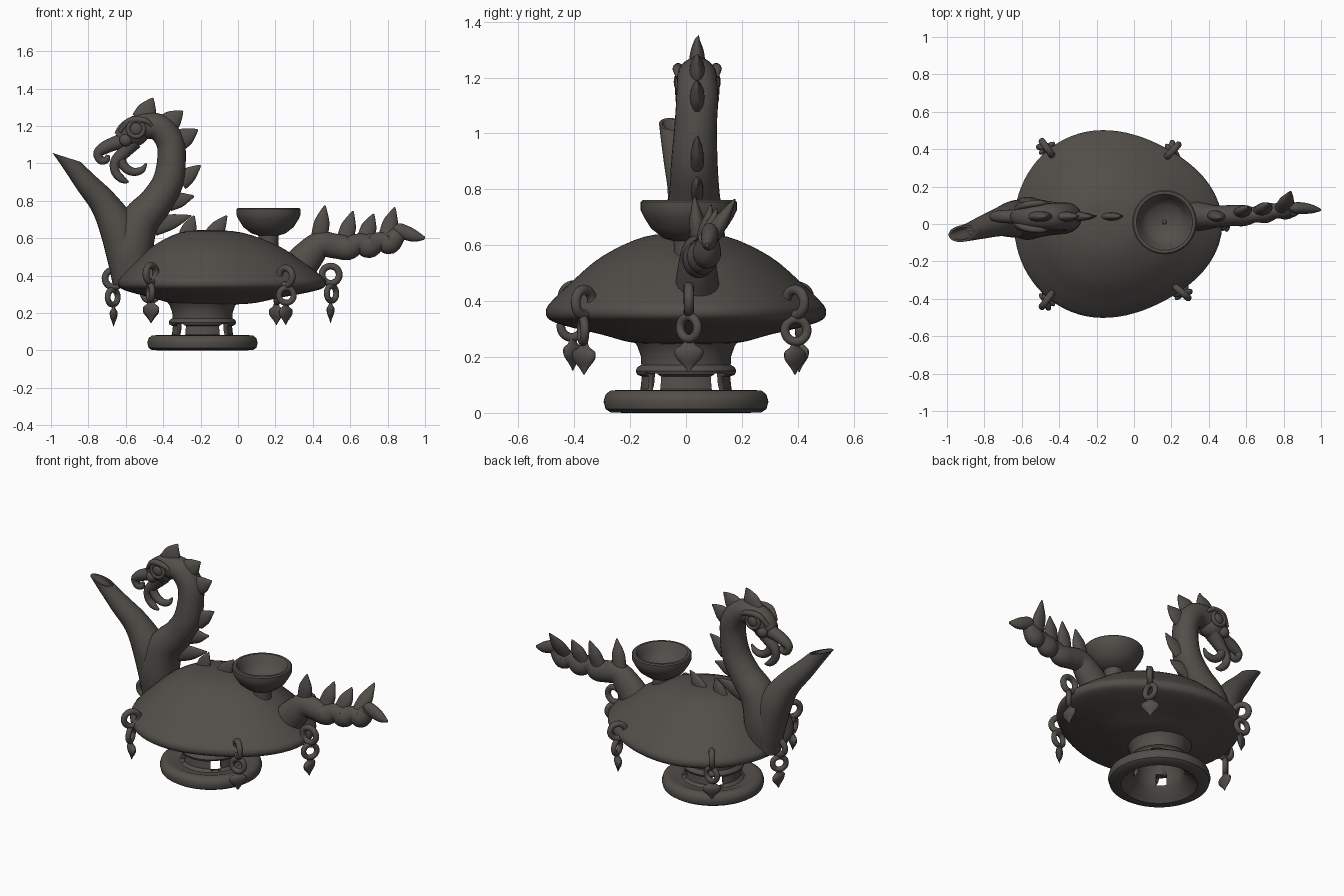
import bpy, bmesh, math
from mathutils import Vector, Matrix

if "Cube" in bpy.data.objects:
    bpy.data.objects.remove(bpy.data.objects["Cube"])

mat = bpy.data.materials.new("dark_bronze")
mat.diffuse_color = (0.085, 0.077, 0.068, 1)
mat.use_nodes = True
mat.node_tree.nodes["Principled BSDF"].inputs["Base Color"].default_value = mat.diffuse_color
Y = 0.04  # the creature's axis sits slightly off centre


def finish(bm, name, angle=50):
    bmesh.ops.recalc_face_normals(bm, faces=bm.faces[:])
    me = bpy.data.meshes.new(name)
    bm.to_mesh(me)
    bm.free()
    ob = bpy.data.objects.new(name, me)
    bpy.context.collection.objects.link(ob)
    me.materials.append(mat)
    bpy.ops.object.select_all(action='DESELECT')
    ob.select_set(True)
    bpy.context.view_layer.objects.active = ob
    bpy.ops.object.shade_smooth_by_angle(angle=math.radians(angle))
    return ob


def spline(pts, sub):
    """Catmull-Rom through tuples of any length."""
    p = [pts[0]] + list(pts) + [pts[-1]]
    out = []
    for i in range(1, len(p) - 2):
        for s in range(sub):
            t = s / sub
            out.append([0.5 * (2 * b + (c - a) * t + (2 * a - 5 * b + 4 * c - d) * t * t
                               + (3 * b - a - 3 * c + d) * t ** 3)
                        for a, b, c, d in zip(p[i - 1], p[i], p[i + 1], p[i + 2])])
    return out + [list(pts[-1])]


def skin(bm, rings, cap=True):
    vs = [[bm.verts.new(v) for v in r] for r in rings]
    n = len(vs[0])
    for a, b in zip(vs, vs[1:]):
        for j in range(n):
            bm.faces.new((a[j], a[(j + 1) % n], b[(j + 1) % n], b[j]))
    if cap:
        bm.faces.new(vs[0])
        bm.faces.new(vs[-1])


def tube_bm(pts, flat=1, n=20, sub=6):
    """Sweep through (x, y, z, radius); flat squashes it across y."""
    bm = bmesh.new()
    s = spline(pts, sub)
    rings = []
    for i, p in enumerate(s):
        t = (Vector(s[min(i + 1, len(s) - 1)][:3]) - Vector(s[max(i - 1, 0)][:3])).normalized()
        u = Vector((0, 1, 0))
        u = (u - t * u.dot(t)).normalized()
        w = t.cross(u)
        rings.append([Vector(p[:3]) + max(p[3], 0.002) * (flat * math.cos(a) * u + math.sin(a) * w)
                      for a in (2 * math.pi * k / n for k in range(n))])
    skin(bm, rings)
    return bm


def tube(name, pts, **kw):
    return finish(tube_bm(pts, **kw), name)


def lathe(name, prof, x, y, closed=False, n=64):
    bm = bmesh.new()
    prof = prof + prof[:1] if closed else prof
    skin(bm, [[(x + r * math.cos(a), y + r * math.sin(a), z)
               for a in (2 * math.pi * k / n for k in range(n))] for r, z in prof], cap=not closed)
    if closed:
        bmesh.ops.remove_doubles(bm, verts=bm.verts[:], dist=1e-5)
    return finish(bm, name, 40)


def ball(name, loc, size):
    bm = bmesh.new()
    bmesh.ops.create_uvsphere(bm, u_segments=24, v_segments=14, radius=1,
                              matrix=Matrix.Translation(loc) @ Matrix.Diagonal((*size, 1)))
    return finish(bm, name)


def ring(name, M, R, r):
    bm = bmesh.new()
    skin(bm, [[M @ Vector(((R + r * math.cos(b)) * math.cos(a), (R + r * math.cos(b)) * math.sin(a), r * math.sin(b)))
               for b in (2 * math.pi * j / 12 for j in range(12))]
              for a in (2 * math.pi * k / 28 for k in range(29))], cap=False)
    bmesh.ops.remove_doubles(bm, verts=bm.verts[:], dist=1e-5)
    return finish(bm, name)


# Body: leaf-shaped plan, pointed toward the tail
def outline(a):
    c = math.cos(a)
    return 0.5 + 0.14 * ((1 + c) / 2) ** 8 - 0.03 * max(0, -c) ** 2


prof = spline([(0.01, .645), (.3, .63), (.6, .56), (.82, .468), (.95, .405), (1, .37),
               (.98, .335), (.85, .31), (.6, .28), (.36, .25), (.01, .245)], 4)
bm = bmesh.new()
angs = [2 * math.pi * k / 72 for k in range(72)]
skin(bm, [[(-.17 + f * outline(a) * math.cos(a), f * outline(a) * math.sin(a), z) for a in angs] for f, z in prof])
finish(bm, "oil_body", 60)

# Hollow foot with four windows
foot = lathe("foot", [(.22, 0), (.27, .002), (.288, .014), (.295, .04), (.288, .066), (.27, .08), (.24, .082),
                      (.21, .07), (.18, .07), (.163, .085), (.158, .13), (.175, .137), (.18, .15), (.175, .163),
                      (.16, .172), (.162, .205), (.175, .24), (.2, .275), (.1, .275), (.1, .22), (.125, .19),
                      (.135, .1), (.15, .06), (.2, .02)],
             -.19, 0, closed=True)
bm = bmesh.new()
for k in range(4):
    M = (Matrix.Translation((-.19, 0, .108)) @ Matrix.Rotation(math.radians(45 + 90 * k), 4, 'Z')
         @ Matrix.Translation((.16, 0, 0)) @ Matrix.Diagonal((.12, .06, .066, 1)))
    bmesh.ops.create_cube(bm, size=1, matrix=M)
cutter = finish(bm, "window_cutter")
cutter.hide_render = True
cutter.hide_viewport = True
mod = foot.modifiers.new("windows", 'BOOLEAN')
mod.object = cutter
mod.operation = 'DIFFERENCE'
mod.solver = 'EXACT'

# Filling cup on a stem, with a small nub inside
lathe("cup", [(.07, .45), (.06, .52), (.052, .58), (.055, .615), (.09, .625), (.135, .66), (.16, .7), (.172, .725),
              (.172, .755), (.165, .762), (.15, .762), (.14, .75), (.125, .71), (.09, .675), (.02, .66)], .163, .01)
ball("cup_nub", (.163, .01, .664), (.012, .012, .012))

# Spout with an oblique open mouth
bm = tube_bm([(-.58, .03, .36, .09), (-.6, .03, .5, .1), (-.645, .025, .66, .098), (-.72, .01, .79, .076),
              (-.815, -.02, .9, .06), (-.9, -.047, 1.005, .046), (-1.0, -.065, 1.14, .042)], n=28)
cut = bmesh.ops.bisect_plane(bm, geom=bm.verts[:] + bm.edges[:] + bm.faces[:], plane_co=(-.917, 0, 1.032),
                             plane_no=(.3, 0, .95), clear_outer=True)
edges = [e for e in cut["geom_cut"] if isinstance(e, bmesh.types.BMEdge)]
mouth = bmesh.ops.contextual_create(bm, geom=edges)["faces"]
bmesh.ops.recalc_face_normals(bm, faces=bm.faces[:])
bmesh.ops.inset_region(bm, faces=mouth, thickness=.012)
top = bmesh.ops.extrude_face_region(bm, geom=mouth)["geom"]
bmesh.ops.translate(bm, verts=[v for v in top if isinstance(v, bmesh.types.BMVert)], vec=(.08, .025, -.1))
bmesh.ops.delete(bm, geom=[f for f in mouth if f.is_valid], context='FACES_ONLY')
finish(bm, "spout", 40)

# Curved neck and head
tube("neck", [(-.56, .03, .38, .1), (-.57, .03, .53, .115), (-.53, .03, .68, .105), (-.44, .03, .79, .09),
              (-.375, .03, .9, .083), (-.355, .035, 1.03, .076), (-.365, Y, 1.12, .075), (-.42, Y, 1.19, .072),
              (-.5, Y, 1.2, .07), (-.58, Y, 1.17, .065), (-.63, Y, 1.13, .045)], n=28)
ball("head", (-.56, Y, 1.165), (.085, .075, .075))
for s, side in ((-1, "front"), (1, "back")):
    M = Matrix.Translation((-.545, Y + s * .068, 1.185)) @ Matrix.Rotation(math.pi / 2, 4, 'X')
    ring(side + "_eye_ring", M, .042, .012)
    ball(side + "_eye", (-.545, Y + s * .064, 1.185), (.036, .02, .036))
    ball(side + "_cheek", (-.6, Y + s * .05, 1.125), (.034, .028, .034))
    tube(side + "_brow", [(-.63, Y + s * .04, 1.17, .014), (-.58, Y + s * .062, 1.228, .018),
                          (-.5, Y + s * .072, 1.23, .016), (-.46, Y + s * .068, 1.2, .008)], n=10)
tube("upper_jaw", [(-.58, Y, 1.13, .05), (-.65, Y, 1.11, .038), (-.71, Y, 1.085, .034), (-.748, Y, 1.055, .026),
                   (-.735, Y, 1.018, .022), (-.705, Y, 1.02, .02), (-.695, Y, 1.045, .01)], n=16)
tube("lower_jaw", [(-.56, Y, 1.12, .05), (-.61, Y, 1.06, .036), (-.655, Y, 1.01, .028), (-.655, Y, .955, .024),
                   (-.62, Y, .915, .02), (-.585, Y, .9, .006)], n=16)
tube("tongue", [(-.6, Y, 1.09, .03), (-.625, Y, 1.03, .025), (-.605, Y, .98, .025), (-.56, Y, .955, .022),
                (-.515, Y, .965, .018), (-.49, Y, 1.0, .005)], n=16)

# Tail with swelling segments and a pointed end
tube("tail", [(.29, .04, .4, .1), (.37, .04, .5, .086), (.44, .04, .565, .07), (.52, .045, .558, .066),
              (.59, .045, .55, .066), (.645, .05, .575, .05), (.7, .06, .56, .066), (.76, .07, .585, .048),
              (.81, .075, .575, .06), (.86, .08, .625, .042)], flat=.85, n=24)
tube("tail_tip", [(.83, .08, .65, .012), (.855, .085, .645, .036), (.9, .085, .628, .038), (.95, .08, .61, .03),
                  (.998, .075, .6, .008)], flat=.8)

# Back spines: base x, z, tip x, z, base radius
spines = [(-.51, 1.235, -.455, 1.35, .062), (-.39, 1.2, -.295, 1.28, .062), (-.325, 1.115, -.215, 1.18, .058),
          (-.31, .9, -.2, .99, .05), (-.37, .79, -.235, .825, .048), (-.45, .66, -.25, .72, .05),
          (-.275, .615, -.235, .72, .045), (-.14, .61, -.06, .72, .048)]
for i, (x, z, u, w, r) in enumerate(spines):
    tube(f"back_spine_{i + 1}", [(x, Y, z, r), (x * .55 + u * .45, Y, z * .55 + w * .45, r * .85),
                                 (x * .2 + u * .8, Y, z * .2 + w * .8, r * .4), (u, Y + .005, w, .004)],
         flat=.48, n=14)
tails = [(.435, .61, .465, .775, .045, .03), (.57, .59, .615, .745, .06, .09), (.68, .6, .725, .73, .07, .11),
         (.795, .61, .838, .765, .08, .175)]
for i, (x, z, u, w, y, v) in enumerate(tails):
    mid = lambda a, b, t: a + (b - a) * t
    tube(f"tail_spine_{i + 1}", [(mid(x, u, t), mid(y, v, t), mid(z, w, t), r)
                                 for t, r in ((0, .045), (.45, .042), (.8, .02), (1, .004))], flat=.65, n=14)

# Six hanging chains around the rim: ring, link and leaf pendant
for i, (x, y, z) in enumerate([(-.665, .02, .385), (-.465, -.405, .41), (-.465, .405, .405),
                               (.205, .39, .395), (.255, -.365, .395), (.495, .01, .405)]):
    a = math.atan2(y, x + .17)
    P = Matrix.Translation((x, y, z)) @ Matrix.Rotation(a, 4, 'Z')
    upright = Matrix.Rotation(math.pi / 2, 4, 'X')
    ring(f"chain_ring_{i + 1}", P @ upright, .046, .018)
    ring(f"chain_link_{i + 1}", P @ Matrix.Translation((.005, 0, -.1)) @ Matrix.Rotation(math.radians(50), 4, 'Z')
         @ upright, .04, .016)
    leaf = tube_bm([(0, 0, -.135, .014), (0, 0, -.16, .024), (0, 0, -.178, .05), (0, 0, -.205, .048),
                    (0, 0, -.235, .02), (0, 0, -.258, .003)], flat=.4, n=16, sub=4)
    bmesh.ops.transform(leaf, matrix=P @ Matrix.Rotation(math.pi / 2, 4, 'Z'), verts=leaf.verts[:])
    finish(leaf, f"pendant_{i + 1}")
